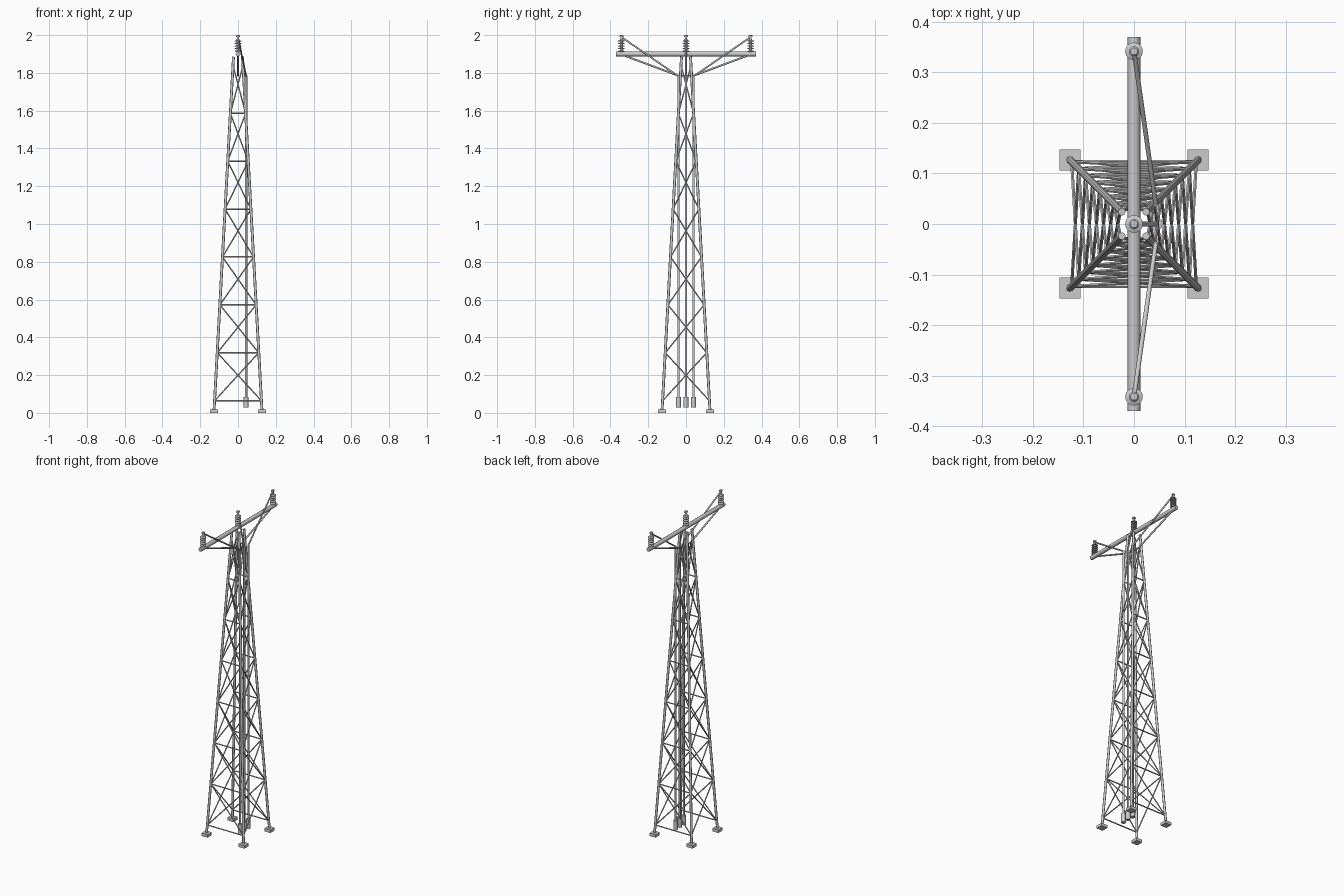
import bpy, math
from mathutils import Vector

if "Cube" in bpy.data.objects:
    bpy.data.objects.remove(bpy.data.objects["Cube"])

SIGNS = (-1, 1)
BASE, TOP, LEG_H = 0.127, 0.024, 1.885


def half(z):
    """Half width of the tapered tower at height z."""
    return BASE + (TOP - BASE) * z / LEG_H


def rod(name, a, b, r, sides=8):
    a, b = Vector(a), Vector(b)
    d = b - a
    bpy.ops.mesh.primitive_cylinder_add(vertices=sides, radius=r, depth=d.length, location=(a + b) / 2)
    o = bpy.context.object
    o.rotation_euler = d.to_track_quat('Z', 'Y').to_euler()
    o.name = name
    bpy.ops.object.shade_smooth_by_angle(angle=math.radians(50))
    return o


def box(name, loc, size):
    bpy.ops.mesh.primitive_cube_add(size=1, location=loc)
    o = bpy.context.object
    o.name = name
    o.scale = size
    return o


def lathe(name, profile, loc, sides=16):
    verts, faces = [], []
    for r, z in profile:
        for i in range(sides):
            t = 2 * math.pi * i / sides
            verts.append((r * math.cos(t), r * math.sin(t), z))
    for j in range(len(profile) - 1):
        for i in range(sides):
            k = (i + 1) % sides
            faces.append((j * sides + i, j * sides + k, (j + 1) * sides + k, (j + 1) * sides + i))
    faces.append(tuple(reversed(range(sides))))
    faces.append(tuple(range(len(verts) - sides, len(verts))))
    me = bpy.data.meshes.new(name)
    me.from_pydata(verts, [], faces)
    o = bpy.data.objects.new(name, me)
    o.location = loc
    bpy.context.collection.objects.link(o)
    bpy.context.view_layer.objects.active = o
    bpy.ops.object.select_all(action='DESELECT')
    o.select_set(True)
    bpy.ops.object.shade_smooth_by_angle(angle=math.radians(35))
    return o


# Legs and feet
for sx in SIGNS:
    for sy in SIGNS:
        rod("leg", (sx * BASE, sy * BASE, 0.01), (sx * TOP, sy * TOP, LEG_H), 0.0075)
        box("foot", (sx * BASE, sy * BASE, 0.009), (0.042, 0.042, 0.018))

# Lattice: crossed braces on all faces, horizontal bars on front and back
levels = [0.065 + 0.2535 * i for i in range(8)]
for s in SIGNS:
    for z in levels[:-1]:
        h = half(z)
        rod("horizontal_bar", (-h, s * h, z), (h, s * h, z), 0.004, 6)
    for z0, z1 in zip(levels, levels[1:]):
        h0, h1 = half(z0), half(z1)
        for t in SIGNS:
            rod("front_back_brace", (-t * h0, s * h0, z0), (t * h1, s * h1, z1), 0.0035, 6)
            rod("side_brace", (s * h0, -t * h0, z0), (s * h1, t * h1, z1), 0.0035, 6)

# Crossarm with its diagonal supports
arm = rod("crossarm", (0, -0.37, 1.9), (0, 0.37, 1.9), 0.0128)
rod("support_tie", (0, -0.045, 1.785), (0, 0.045, 1.785), 0.005)
for s in SIGNS:
    rod("arm_support", (0, s * 0.04, 1.785), (0, s * 0.335, 1.895), 0.005)

# Insulator profile: ribbed stack with a small cap
profile = [(0.008, 0)]
for i in range(5):
    z = 0.012 + i * 0.0135
    profile += [(0.008, z), (0.0175, z + 0.001), (0.0175, z + 0.004), (0.008, z + 0.008)]
profile += [(0.006, 0.08), (0.006, 0.09), (0.01, 0.091), (0.01, 0.097), (0.007, 0.1)]

# Insulators, down cables and cable end sleeves
for s in (-1, 0, 1):
    y = s * 0.04
    lathe("insulator", profile, (0, s * 0.342, 1.9))
    rod("down_cable", (0.043, y, 0.06), (0.043, y, 1.785), 0.006)
    rod("cable_lead", (0.043, y, 1.782), (0, s * 0.342, 1.99), 0.0045)
    rod("cable_sleeve", (0.043, y, 0.028), (0.043, y, 0.085), 0.0135, 12)
